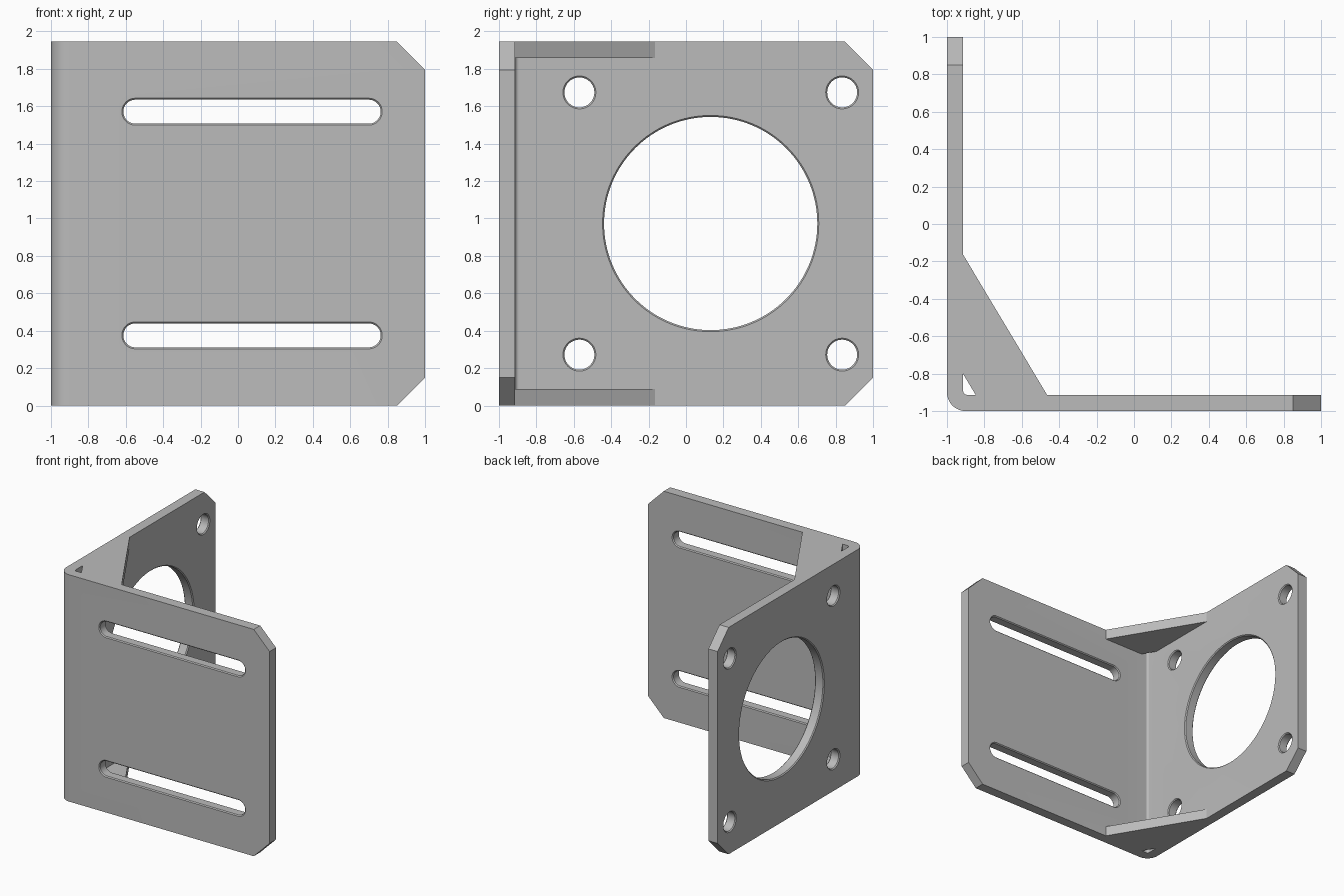
import bpy
import bmesh
from math import cos, sin, pi, radians
from mathutils import Vector

HEIGHT = 1.945   # bracket height
T = 0.087        # sheet thickness
INNER = -1 + T   # inner face of both plates
CHAMFER = 0.15   # cut corners
RIM = 0.008      # small bevel around the openings

old = bpy.data.objects.get("Cube")
if old:
    bpy.data.objects.remove(old, do_unlink=True)

steel = bpy.data.materials.new("grey steel")
steel.use_nodes = True
grey = (0.5, 0.5, 0.5, 1)
steel.diffuse_color = grey
steel.node_tree.nodes["Principled BSDF"].inputs["Base Color"].default_value = grey


def make_object(name, bm):
    bmesh.ops.recalc_face_normals(bm, faces=bm.faces)
    mesh = bpy.data.meshes.new(name)
    bm.to_mesh(mesh)
    bm.free()
    mesh.materials.append(steel)
    obj = bpy.data.objects.new(name, mesh)
    bpy.context.collection.objects.link(obj)
    return obj


def loft(loops):
    """Closed solid through a list of equal point loops."""
    bm = bmesh.new()
    rings = [[bm.verts.new(p) for p in loop] for loop in loops]
    for a, b in zip(rings, rings[1:]):
        for i in range(len(a)):
            j = (i + 1) % len(a)
            bm.faces.new((a[i], a[j], b[j], b[i]))
    bm.faces.new(rings[0])
    bm.faces.new(rings[-1])
    return bm


def prism(outline, z0, z1):
    return loft([[(x, y, z) for x, y in outline] for z in (z0, z1)])


def bend(radius, corner, steps=12):
    """Quarter arc rounding the corner shared by the two plates."""
    c = corner + radius
    angles = [pi + pi / 2 * i / steps for i in range(steps + 1)]
    return [(c + radius * cos(a), c + radius * sin(a)) for a in angles]


def opening(u, z, radius, half=0, side=False, segments=64):
    """Cutter for a round hole or slot, flared at both faces for a bevelled rim."""
    over = 0.02
    levels = [(-over, radius + RIM + over), (RIM, radius),
              (T - RIM, radius), (T + over, radius + RIM + over)]
    loops = []
    for depth, r in levels:
        loop = []
        for cap in (0, 1):
            shift = -half if cap else half
            for i in range(segments // 2 + (1 if half else 0)):
                a = -pi / 2 + pi * cap + 2 * pi * i / segments
                p, q = u + shift + r * cos(a), z + r * sin(a)
                loop.append((-1 + depth, p, q) if side else (p, -1 + depth, q))
        loops.append(loop)
    cutter = make_object("opening_cutter", loft(loops))
    cutter.hide_render = True
    return cutter


# Folded sheet: L-shaped section with a rounded bend
section = ([(-1, 1)] + bend(0.1, -1) + [(1, -1), (1, INNER)]
           + bend(0.02, INNER)[::-1] + [(INNER, 1)])
bm = prism(section, 0, HEIGHT)

# Cut corners at the free end of each plate
for axis in (Vector((1, 0, 0)), Vector((0, 1, 0))):
    for z, up in ((0, -1), (HEIGHT, 1)):
        cut = bmesh.ops.bisect_plane(
            bm, geom=bm.verts[:] + bm.edges[:] + bm.faces[:],
            plane_co=axis * (1 - CHAMFER) + Vector((0, 0, z)),
            plane_no=axis + Vector((0, 0, up)), clear_outer=True)
        edges = [e for e in cut["geom_cut"] if isinstance(e, bmesh.types.BMEdge)]
        bmesh.ops.holes_fill(bm, edges=edges)
bracket = make_object("folded_bracket", bm)

# Slots in the front plate, motor opening and bolt holes in the side plate
cutters = [opening(0.075, z, 0.064, half=0.624) for z in (0.375, 1.571)]
cutters.append(opening(0.132, 0.973, 0.57, side=True, segments=128))
cutters += [opening(y, z, 0.08, side=True)
            for y in (-0.57, 0.835) for z in (0.272, 1.674)]
for cutter in cutters:
    mod = bracket.modifiers.new("opening", "BOOLEAN")
    mod.operation = "DIFFERENCE"
    mod.solver = "EXACT"
    mod.object = cutter
bpy.context.view_layer.update()
result = bpy.data.meshes.new_from_object(
    bracket.evaluated_get(bpy.context.evaluated_depsgraph_get()))
bracket.modifiers.clear()
bracket.data = result
for cutter in cutters:
    bpy.data.objects.remove(cutter, do_unlink=True)

# Corner gussets at top and bottom, leaving a small gap at the bend
brace = [(INNER, -0.165), (INNER, -0.803), (-0.847, INNER), (-0.465, INNER)]
parts = [bracket]
for name, z in (("lower_gusset", 0), ("upper_gusset", HEIGHT - T)):
    parts.append(make_object(name, prism(brace, z, z + T)))

# Smooth bend and hole walls, sharp edges elsewhere
bpy.ops.object.select_all(action="DESELECT")
for part in parts:
    part.select_set(True)
bpy.context.view_layer.objects.active = bracket
bpy.ops.object.shade_smooth_by_angle(angle=radians(30))
